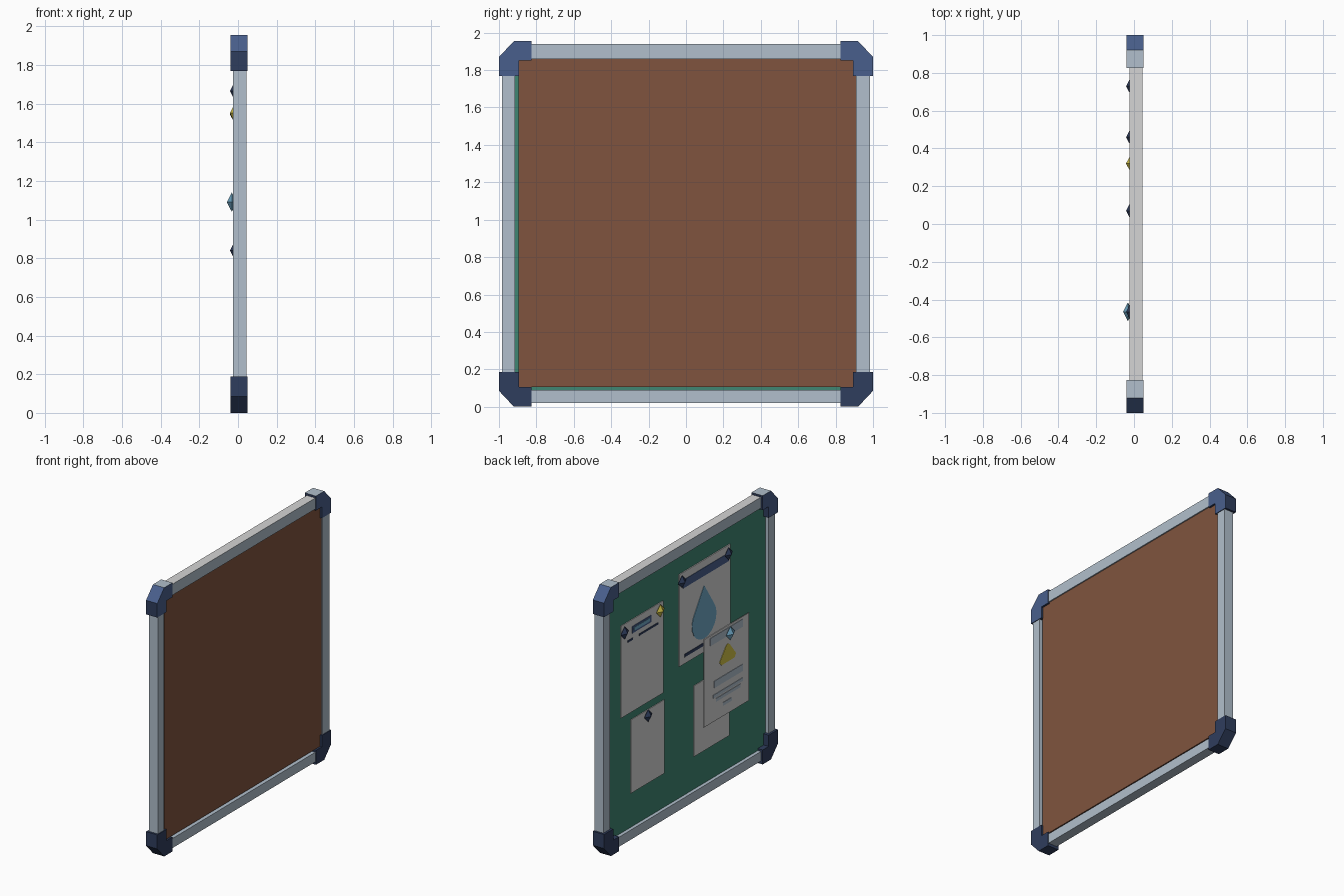
import bpy, bmesh, math

if "Cube" in bpy.data.objects:
    bpy.data.objects.remove(bpy.data.objects["Cube"])


def material(name, rgb):
    m = bpy.data.materials.new(name)
    lin = [(c / 255 / 12.92) if c < 10 else ((c / 255 + 0.055) / 1.055) ** 2.4 for c in rgb]
    m.diffuse_color = (*lin, 1)
    m.use_nodes = True
    m.node_tree.nodes["Principled BSDF"].inputs["Base Color"].default_value = m.diffuse_color
    return m


NAVY = material("dark navy", (47, 61, 93))
BLUE = material("mid blue", (73, 95, 140))
STEEL = material("steel grey", (177, 191, 204))
WHITE = material("paper white", (213, 213, 213))
BROWN = material("backing brown", (128, 84, 62))
GREEN = material("board green", (62, 134, 114))
SKY = material("light blue", (112, 168, 198))
YELLOW = material("yellow", (208, 192, 72))


def prism(name, pts, x0, x1, mats, rule=None):
    """Extrude a (y, z) outline from x0 to x1; rule picks a material by normal."""
    bm = bmesh.new()
    a = [bm.verts.new((x0, y, z)) for y, z in pts]
    b = [bm.verts.new((x1, y, z)) for y, z in pts]
    n = len(pts)
    bm.faces.new(a)
    bm.faces.new(b[::-1])
    for i in range(n):
        j = (i + 1) % n
        bm.faces.new((a[j], a[i], b[i], b[j]))
    bmesh.ops.recalc_face_normals(bm, faces=bm.faces)
    bm.normal_update()
    if rule:
        for f in bm.faces:
            f.material_index = rule(f.normal)
    me = bpy.data.meshes.new(name)
    bm.to_mesh(me)
    bm.free()
    for m in mats:
        me.materials.append(m)
    ob = bpy.data.objects.new(name, me)
    bpy.context.collection.objects.link(ob)
    return ob


def rect(y0, y1, z0, z1):
    return [(y0, z0), (y1, z0), (y1, z1), (y0, z1)]


def plate(name, x, pts, mat, t=0.003):
    return prism(name, pts, x, x + t, [mat])


# Board and backing
prism("board_panel", rect(-0.95, 0.95, 0.05, 1.9), 0.0, 0.015, [GREEN])
prism("backing_panel", rect(-0.895, 0.908, 0.105, 1.865), 0.015, 0.036, [BROWN])

# Frame rails and posts
FX = (-0.025, 0.045)
prism("top_rail", rect(-0.9, 0.9, 1.86, 1.94), *FX, [STEEL, WHITE],
      lambda n: 1 if n.z > 0.9 else 0)
prism("bottom_rail", rect(-0.9, 0.9, 0.02, 0.09), *FX, [STEEL])
prism("left_post", rect(-0.985, -0.915, 0.1, 1.86), *FX, [STEEL])
prism("right_post", rect(0.91, 0.985, 0.1, 1.86), *FX, [STEEL])

# L-shaped chamfered corner caps
CAP = [(1, 0.085), (0.92, 0), (0.825, 0), (0.825, 0.105),
       (0.893, 0.105), (0.893, 0.187), (1, 0.187)]


def upper_rule(n):
    if n.z > 0.9:
        return 2
    return 1 if abs(n.x) > 0.5 or n.z > 0.3 else 0


for side, s in (("left", -1), ("right", 1)):
    prism(f"lower_{side}_corner", [(s * y, z) for y, z in CAP], -0.04, 0.05, [NAVY])
    prism(f"upper_{side}_corner", [(s * y, 1.955 - z) for y, z in CAP], -0.04, 0.05,
          [NAVY, BLUE, STEEL], upper_rule)

# Paper sheets
plate("notice_sheet", -0.006, rect(0.27, 0.755, 0.93, 1.6), WHITE, 0.005)
plate("small_sheet", -0.006, rect(0.255, 0.64, 0.34, 0.875), WHITE, 0.005)
plate("poster_sheet", -0.008, rect(-0.5, 0.085, 1.05, 1.72), WHITE, 0.007)
plate("lower_sheet", -0.006, rect(-0.49, -0.085, 0.33, 0.845), WHITE, 0.005)
plate("warning_sheet", -0.016, rect(-0.7, -0.185, 0.507, 1.145), WHITE, 0.005)

# Notice markings
plate("notice_header", -0.009, rect(0.41, 0.63, 1.5, 1.55), BLUE)
plate("notice_header_fill", -0.011, rect(0.43, 0.61, 1.513, 1.537), SKY)
plate("notice_line", -0.009, rect(0.33, 0.55, 1.452, 1.466), NAVY)
plate("notice_line_start", -0.009, rect(0.62, 0.68, 1.452, 1.466), NAVY)

# Poster markings: header, water drop, footer line
plate("poster_header", -0.011, rect(-0.48, 0.045, 1.605, 1.665), BLUE)
drop = [(-0.195, 1.535)]
for i in range(15):
    a = math.radians(40 - i * 260 / 14)
    drop.append((-0.195 + 0.14 * math.cos(a), 1.285 + 0.135 * math.sin(a)))
plate("poster_drop", -0.011, drop, SKY)
plate("poster_footer", -0.011, rect(-0.43, 0.03, 1.098, 1.12), NAVY)

# Warning sheet markings
plate("warning_header", -0.019, rect(-0.63, -0.255, 1.072, 1.128), STEEL)
plate("warning_triangle", -0.019,
      [(-0.38, 0.885), (-0.36, 0.91), (-0.435, 1.005), (-0.455, 1.015),
       (-0.475, 1.005), (-0.55, 0.91), (-0.53, 0.885)], YELLOW)
plate("warning_bar", -0.019, rect(-0.63, -0.3, 0.75, 0.8), STEEL)
for i, (y0, y1, z) in enumerate([(-0.63, -0.29, 0.69), (-0.6, -0.32, 0.655), (-0.5, -0.4, 0.595)]):
    plate(f"warning_line_{i}", -0.019, rect(y0, y1, z - 0.012, z + 0.012), STEEL)


# Diamond push pins
def pin(name, y, z, mat, x=-0.018, r=0.046, d=0.024):
    bm = bmesh.new()
    ring = [bm.verts.new((x, y + r * math.cos(k * math.pi / 2), z + r * math.sin(k * math.pi / 2)))
            for k in range(4)]
    for tip in (-d, d):
        v = bm.verts.new((x + tip, y, z))
        for k in range(4):
            bm.faces.new((ring[k], ring[(k + 1) % 4], v))
    bmesh.ops.recalc_face_normals(bm, faces=bm.faces)
    me = bpy.data.meshes.new(name)
    bm.to_mesh(me)
    bm.free()
    me.materials.append(mat)
    bpy.context.collection.objects.link(bpy.data.objects.new(name, me))


pin("notice_pin_a", 0.73, 1.545, NAVY)
pin("notice_pin_b", 0.32, 1.55, YELLOW)
pin("small_sheet_pin", 0.46, 0.84, NAVY)
pin("poster_pin_a", 0.07, 1.665, NAVY)
pin("poster_pin_b", -0.465, 1.665, NAVY)
pin("warning_pin", -0.465, 1.09, SKY, -0.032, 0.05, 0.026)
